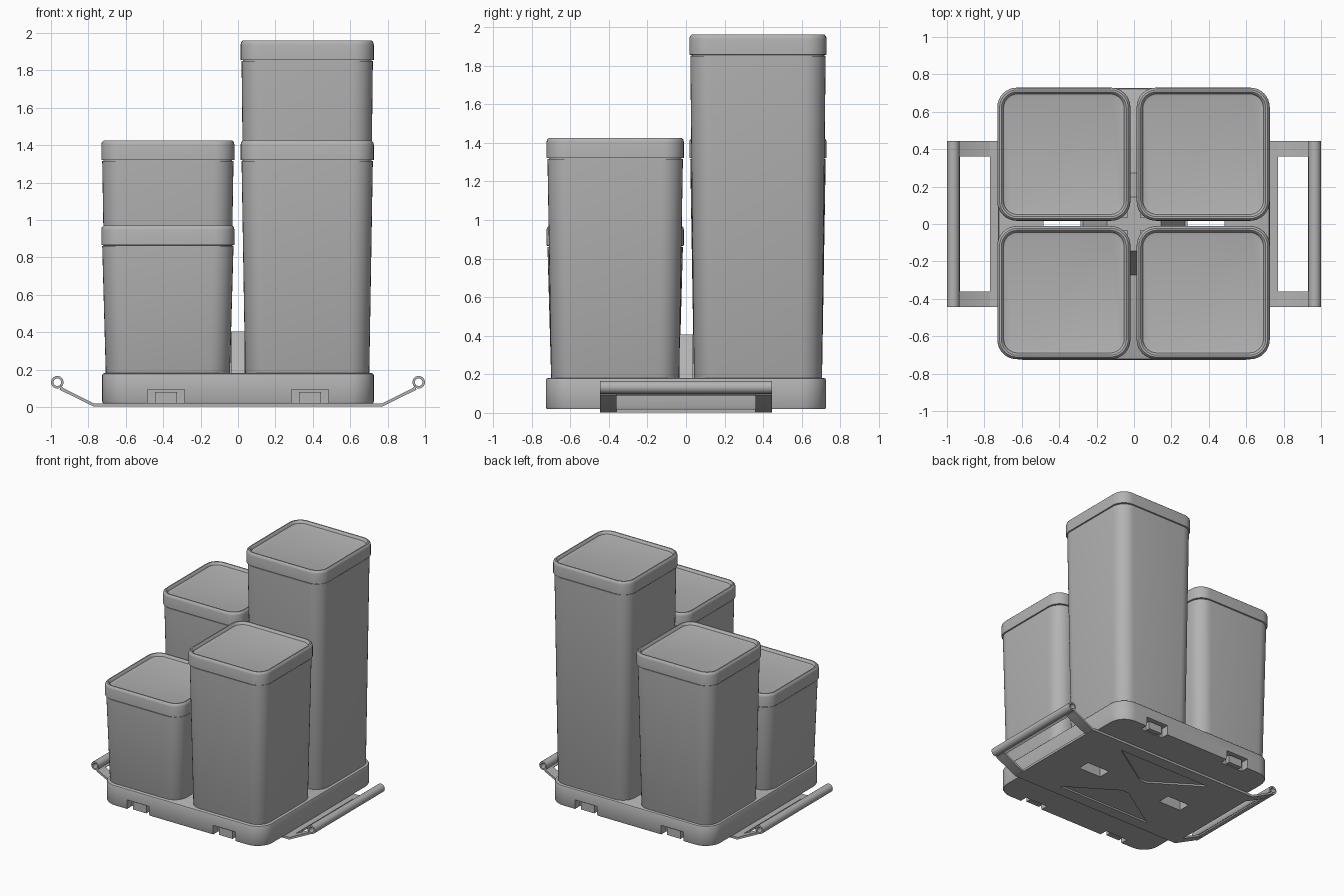
import bpy, bmesh
from math import sin, cos, pi, radians

cube = bpy.data.objects.get("Cube")
if cube:
    bpy.data.objects.remove(cube, do_unlink=True)

grey = bpy.data.materials.new("plain grey")
grey.use_nodes = True
grey.diffuse_color = (0.45, 0.45, 0.45, 1)
grey.node_tree.nodes["Principled BSDF"].inputs["Base Color"].default_value = grey.diffuse_color


def finish(name, bm, smooth=True):
    bmesh.ops.recalc_face_normals(bm, faces=bm.faces)
    mesh = bpy.data.meshes.new(name)
    bm.to_mesh(mesh)
    bm.free()
    mesh.materials.append(grey)
    ob = bpy.data.objects.new(name, mesh)
    bpy.context.collection.objects.link(ob)
    if smooth:
        shade(ob)
    return ob


def select(ob):
    bpy.ops.object.select_all(action="DESELECT")
    ob.select_set(True)
    bpy.context.view_layer.objects.active = ob


def shade(ob):
    select(ob)
    bpy.ops.object.shade_smooth_by_angle(angle=radians(35))


def rounded_square(half, r, z, cx, cy, steps=8):
    pts = []
    for k in range(4):
        sx, sy = ((1, 1), (-1, 1), (-1, -1), (1, -1))[k]
        for i in range(steps + 1):
            a = (k + i / steps) * pi / 2
            pts.append((cx + sx * (half - r) + r * cos(a),
                        cy + sy * (half - r) + r * sin(a), z))
    return pts


def loft(name, layers, cx=0, cy=0):
    """Stack rounded squares given as (half width, corner radius, z)."""
    bm = bmesh.new()
    rings = [[bm.verts.new(p) for p in rounded_square(h, r, z, cx, cy)]
             for h, r, z in layers]
    n = len(rings[0])
    for lo, hi in zip(rings, rings[1:]):
        for i in range(n):
            j = (i + 1) % n
            bm.faces.new((lo[i], lo[j], hi[j], hi[i]))
    bm.faces.new(rings[0])
    bm.faces.new(rings[-1])
    return finish(name, bm)


def prism(name, outline, offset, smooth=False):
    """Extrude a flat 3D outline along an offset vector."""
    bm = bmesh.new()
    face = bm.faces.new([bm.verts.new(p) for p in outline])
    new = bmesh.ops.extrude_face_region(bm, geom=[face])["geom"]
    bmesh.ops.translate(bm, vec=offset,
                        verts=[v for v in new if isinstance(v, bmesh.types.BMVert)])
    return finish(name, bm, smooth)


def box(name, x0, x1, y0, y1, z0, z1):
    return prism(name, [(x0, y0, z0), (x1, y0, z0), (x1, y1, z0), (x0, y1, z0)],
                 (0, 0, z1 - z0))


def cut(ob, cutters):
    for c in cutters:
        c.hide_render = True
        m = ob.modifiers.new("cut", "BOOLEAN")
        m.operation, m.solver, m.object = "DIFFERENCE", "EXACT", c
        select(ob)
        bpy.ops.object.modifier_apply(modifier=m.name)
    shade(ob)


def ribbon(name, path, y0, y1, t):
    """Thick strip following an XZ path, spanning y0 to y1."""
    bm = bmesh.new()
    rows = [(bm.verts.new((x, y0, z)), bm.verts.new((x, y1, z))) for x, z in path]
    for a, b in zip(rows, rows[1:]):
        bm.faces.new((a[0], b[0], b[1], a[1]))
    ob = finish(name, bm)
    m = ob.modifiers.new("thickness", "SOLIDIFY")
    m.thickness, m.offset, m.use_even_offset = t, 0, True
    select(ob)
    bpy.ops.object.modifier_apply(modifier=m.name)
    shade(ob)


# Four tapered canisters with recessed lids
canisters = {
    "front_right": (-0.375, -0.367, 0.97),
    "front_left": (0.37, -0.367, 1.425),
    "back_right": (-0.375, 0.373, 1.425),
    "back_left": (0.37, 0.373, 1.96),
}
for place, (cx, cy, top) in canisters.items():
    seam = top - 0.105
    loft(place + "_canister", [
        (0.320, 0.10, 0.15), (0.332, 0.11, 0.18), (0.351, 0.11, seam - 0.004),
        (0.344, 0.105, seam - 0.004), (0.344, 0.105, seam + 0.01)], cx, cy)
    loft(place + "_lid", [
        (0.346, 0.10, seam), (0.356, 0.105, seam + 0.002), (0.356, 0.105, top - 0.022),
        (0.353, 0.102, top - 0.009), (0.344, 0.095, top), (0.334, 0.085, top),
        (0.327, 0.08, top - 0.006), (0.322, 0.075, top - 0.02),
        (0.308, 0.065, top - 0.024)], cx, cy)

# Tray with clip recesses at front and back and two through holes
tray = loft("tray", [
    (0.722, 0.13, 0.02), (0.726, 0.13, 0.03), (0.726, 0.13, 0.17),
    (0.722, 0.126, 0.178), (0.714, 0.12, 0.182)])
cutters = []
for sx in (-1, 1):
    x = 0.385 * sx
    cutters.append(box("hole_cutter", x - 0.1, x + 0.1, -0.05, 0.05, -0.1, 0.3))
    for sy in (-1, 1):
        y0, y1 = sorted((0.66 * sy, 0.8 * sy))
        cutters.append(box("clip_cutter", x - 0.1, x + 0.1, y0, y1, -0.1, 0.095))
        y0, y1 = sorted((0.67 * sy, 0.705 * sy))
        box("clip_tab", x - 0.06, x + 0.06, y0, y1, 0.02, 0.082)
cut(tray, cutters)

# Cross shaped divider with sloping ends
for axis in (0, 1):
    def pt(u, w, z):
        return (u, w, z) if axis == 0 else (w, u, z)
    prism("divider", [pt(u, -0.035, z) for u, z in
                      ((-0.28, 0.17), (0.28, 0.17), (0.145, 0.405), (-0.145, 0.405))],
          pt(0, 0.07, 0))

# Carrier plate with triangular openings
plate = box("carrier_plate", -0.77, 0.77, -0.445, 0.445, 0.002, 0.02)
openings = [c for c in cutters if c.name.startswith("hole")]
for sy in (-1, 1):
    openings.append(prism("triangle_cutter", [
        (-0.42, 0.35 * sy, -0.1), (0.42, 0.35 * sy, -0.1),
        (0.03, 0.1 * sy, -0.1), (-0.03, 0.1 * sy, -0.1)], (0, 0, 0.115)))
cut(plate, openings)
for c in set(cutters + openings):
    bpy.data.objects.remove(c, do_unlink=True)

# Carrying handles: two sloping arms and a rolled grip on each side
for sx, side in ((1, "left"), (-1, "right")):
    for y0, y1 in ((-0.445, -0.36), (0.36, 0.445)):
        ribbon(side + "_arm", [(sx * x, z) for x, z in
                               ((0.75, 0.011), (0.77, 0.011), (0.95, 0.1))], y0, y1, 0.016)
    curl = [(sx * (0.966 + 0.027 * cos(a)), 0.133 + 0.027 * sin(a))
            for a in [radians(-120 + 15 * i) for i in range(24)]]
    ribbon(side + "_grip", [(sx * 0.935, 0.094)] + curl, -0.445, 0.445, 0.013)
